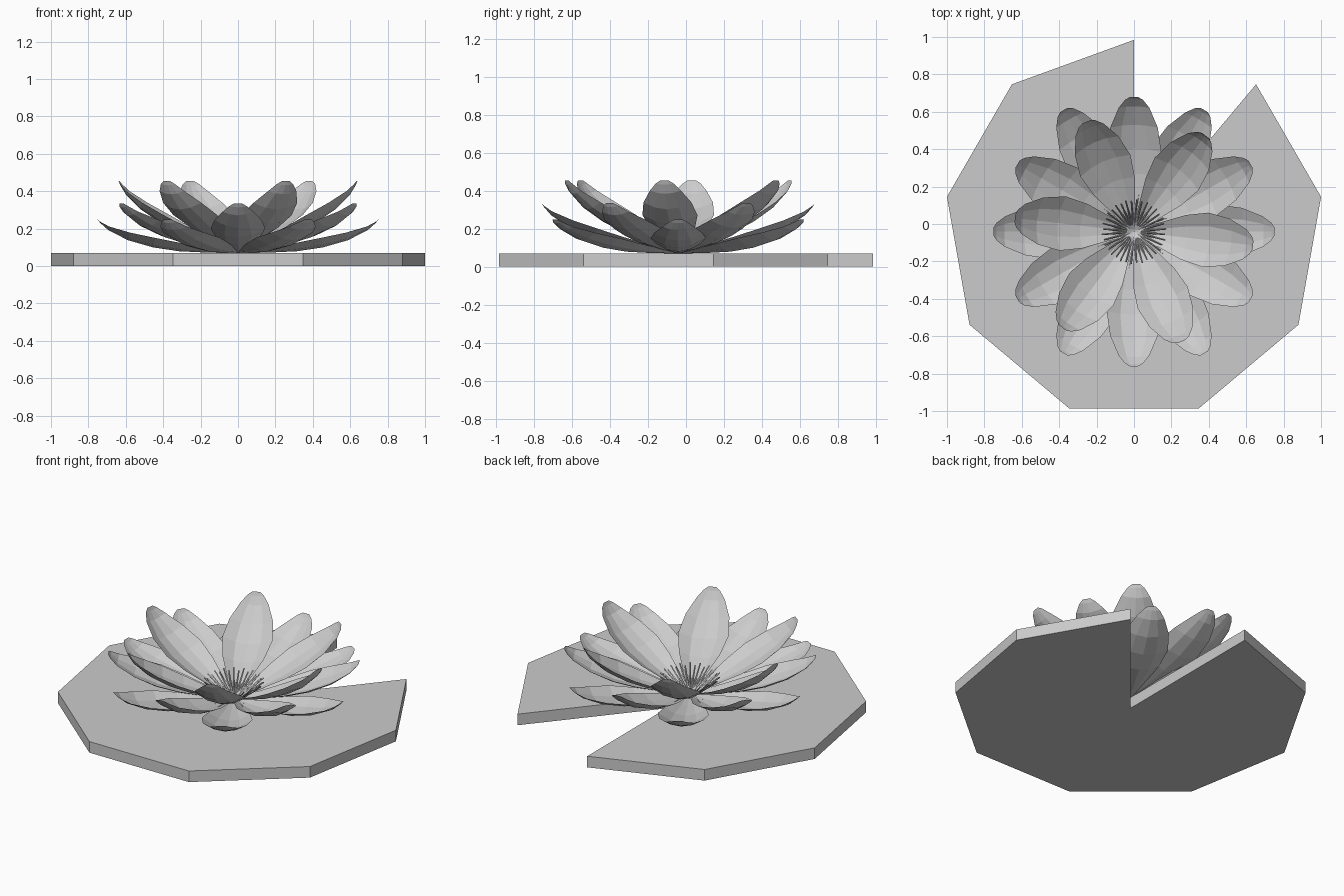
import bpy, bmesh
from math import sin, cos, pi, radians
from mathutils import Matrix, Vector

if "Cube" in bpy.data.objects:
    bpy.data.objects.remove(bpy.data.objects["Cube"])

CY = -0.041      # flower centre in y
PAD_TOP = 0.07


def finish(bm, name):
    me = bpy.data.meshes.new(name)
    bm.to_mesh(me)
    bm.free()
    ob = bpy.data.objects.new(name, me)
    bpy.context.collection.objects.link(ob)
    return ob


# Lily pad: nine-sided slab with one wedge cut out to the centre
bm = bmesh.new()
R, pad_cy = 1.0154, -0.031
outline = [(0, pad_cy)]
for k in range(9):
    a = radians(90 + 40 * k)
    outline.append((R * cos(a), pad_cy + R * sin(a)))
base = bm.faces.new([bm.verts.new((x, y, 0)) for x, y in outline])
ext = bmesh.ops.extrude_face_region(bm, geom=[base], use_keep_orig=True)
top = [v for v in ext["geom"] if isinstance(v, bmesh.types.BMVert)]
bmesh.ops.translate(bm, verts=top, vec=(0, 0, PAD_TOP))
bmesh.ops.recalc_face_normals(bm, faces=bm.faces)
finish(bm, "lily_pad")

# Petal stations: position along length, half width, sag below chord, rim lift
STATIONS = [(0.0, 0.02, 0.0, 0.008), (0.2, 0.065, 0.035, 0.026),
            (0.4, 0.12, 0.064, 0.045), (0.58, 0.146, 0.076, 0.052),
            (0.76, 0.127, 0.07, 0.042), (0.91, 0.082, 0.042, 0.02),
            (0.975, 0.048, 0.015, 0.006), (1.0, 0.022, 0.0, 0.0)]
ACROSS = (-1, -0.5, 0, 0.5, 1)


def add_petal(bm, length, tilt, angle):
    # Cupped sheet along +x, tilted up and turned about the flower centre
    m = (Matrix.Translation((0, CY, PAD_TOP)) @ Matrix.Rotation(angle, 4, 'Z')
         @ Matrix.Rotation(-tilt, 4, 'Y'))
    rows = []
    for t, w, sag, lift in STATIONS:
        rows.append([bm.verts.new(m @ Vector((t * length, u * w,
                     lift * u * u - sag))) for u in ACROSS])
    for r0, r1 in zip(rows, rows[1:]):
        for i in range(len(ACROSS) - 1):
            bm.faces.new((r0[i], r1[i], r1[i + 1], r0[i + 1]))


# Three rings of six petals
for name, length, tilt, start in (("outer_petals", 0.772, 13.4, 0),
                                  ("middle_petals", 0.767, 20.2, 30),
                                  ("inner_petals", 0.747, 31, -6.5)):
    bm = bmesh.new()
    for k in range(6):
        add_petal(bm, length, radians(tilt), radians(start + 60 * k))
    finish(bm, name)

# Stamens: thin four-sided spikes leaning outward
bm = bmesh.new()
N = 36
for k in range(N):
    a = 2 * pi * (k + 0.5) / N
    d = Vector((cos(a), sin(a), 0))
    c = Vector((0, CY, 0))
    r, z = ((0.172, 0.19), (0.165, 0.175))[k % 2]
    p0 = c + d * 0.04 + Vector((0, 0, 0.08))
    p1 = c + d * r + Vector((0, 0, z))
    axis = p1 - p0
    m = Matrix.Translation((p0 + p1) / 2) @ axis.to_track_quat('Z', 'Y').to_matrix().to_4x4()
    bmesh.ops.create_cone(bm, cap_ends=True, segments=4, radius1=0.006,
                          radius2=0.004, depth=axis.length, matrix=m)
finish(bm, "stamens")
